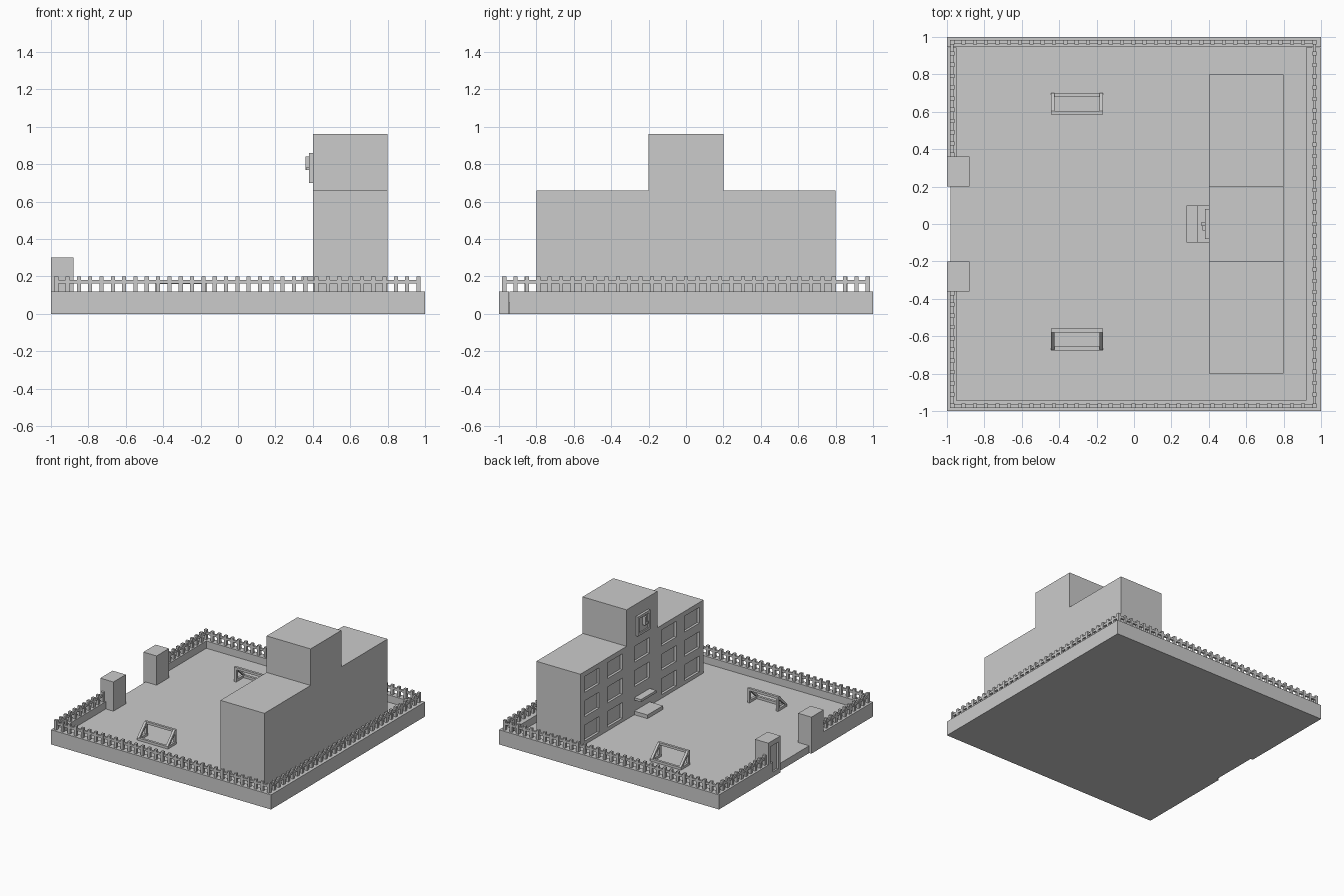
import bpy, bmesh
from mathutils import Matrix, Vector

cube = bpy.data.objects.get("Cube")
if cube:
    bpy.data.objects.remove(cube, do_unlink=True)

grey = bpy.data.materials.new("plain_grey")
grey.use_nodes = True
COLOUR = (0.6, 0.6, 0.6, 1)
grey.diffuse_color = COLOUR
grey.node_tree.nodes["Principled BSDF"].inputs["Base Color"].default_value = COLOUR

FLOOR, RIM = 0.06, 0.12


def add_box(bm, x, y, z):
    """Box from (min, max) pairs."""
    size = [b - a for a, b in (x, y, z)]
    mid = [(a + b) / 2 for a, b in (x, y, z)]
    bmesh.ops.create_cube(bm, size=1, matrix=Matrix.Translation(mid) @ Matrix.Diagonal((*size, 1)))


def add_prism(bm, profile, x0, x1):
    """Extrude a (y, z) profile along x."""
    face = bm.faces.new([bm.verts.new((x0, y, z)) for y, z in profile])
    ext = bmesh.ops.extrude_face_region(bm, geom=[face])
    moved = [v for v in ext["geom"] if isinstance(v, bmesh.types.BMVert)]
    bmesh.ops.translate(bm, verts=moved, vec=(x1 - x0, 0, 0))


def finish(bm, name):
    bmesh.ops.recalc_face_normals(bm, faces=bm.faces)
    mesh = bpy.data.meshes.new(name)
    bm.to_mesh(mesh)
    bm.free()
    mesh.materials.append(grey)
    obj = bpy.data.objects.new(name, mesh)
    bpy.context.collection.objects.link(obj)
    return obj


def boxes(name, *items):
    bm = bmesh.new()
    for item in items:
        add_box(bm, *item)
    return finish(bm, name)


def carve(obj, *items):
    """Cut recesses into a part."""
    cutter = boxes("cutter", *items)
    cutter.hide_render = True
    mod = obj.modifiers.new("recess", "BOOLEAN")
    mod.operation, mod.solver, mod.object = "DIFFERENCE", "EXACT", cutter
    bpy.context.view_layer.objects.active = obj
    bpy.ops.object.modifier_apply(modifier=mod.name)
    bpy.data.objects.remove(cutter, do_unlink=True)


# Yard floor and the raised rim around it
boxes("yard_floor", ((-0.98, 0.95), (-0.96, 0.96), (0, FLOOR)))
boxes("yard_rim",
      ((-1, 1), (-1, -0.945), (0, RIM)),
      ((-1, 1), (0.945, 1), (0, RIM)),
      ((0.92, 1), (-0.945, 0.945), (0, RIM)),
      ((-1, -0.95), (-0.945, -0.3), (0, RIM)),
      ((-1, -0.95), (0.3, 0.945), (0, RIM)))

# Gate pillars
boxes("right_gate_pillar", ((-1, -0.88), (-0.36, -0.2), (0, 0.3)))
pillar = boxes("left_gate_pillar", ((-1, -0.88), (0.2, 0.36), (0, 0.3)))
carve(pillar, ((-1.1, -0.985), (0.23, 0.33), (0.04, 0.26)))


# Picket fence runs
def fence(name, start, end):
    bm = bmesh.new()
    a, b = Vector(start), Vector(end)
    count = round((b - a).length / 0.06)
    for i in range(count + 1):
        p = a.lerp(b, i / count)
        add_box(bm, (p.x - 0.011, p.x + 0.011), (p.y - 0.011, p.y + 0.011), (RIM, 0.2))
    r = 0.008
    add_box(bm, (min(a.x, b.x) - r, max(a.x, b.x) + r),
            (min(a.y, b.y) - r, max(a.y, b.y) + r), (0.163, 0.181))
    finish(bm, name)


E = 0.972
fence("front_fence", (-E, -E), (0.965, -E))
fence("back_fence", (-E, E), (0.965, E))
fence("side_fence", (0.965, -E), (0.965, E))
fence("right_gate_fence", (-E, -E), (-E, -0.37))
fence("left_gate_fence", (-E, 0.37), (-E, E))

# Building with a taller middle and recessed windows
bm = bmesh.new()
add_prism(bm, [(-0.8, FLOOR), (0.8, FLOOR), (0.8, 0.66), (0.2, 0.66),
               (0.2, 0.96), (-0.2, 0.96), (-0.2, 0.66), (-0.8, 0.66)], 0.4, 0.8)
building = finish(bm, "building")
windows = []
for y in (-0.65, -0.35, 0, 0.35, 0.65):
    for z in (0.155, 0.355, 0.555):
        if y or z > 0.2:
            windows.append(((0.3, 0.42), (y - 0.095, y + 0.095), (z - 0.065, z + 0.065)))
carve(building, *windows)

# Entrance
boxes("entrance_step", ((0.28, 0.4), (-0.1, 0.1), (FLOOR, 0.09)))
boxes("entrance_canopy", ((0.34, 0.4), (-0.1, 0.1), (0.18, 0.2)))

# Wall clock: shallow framed plate and two hands
clock = boxes("clock_plate", ((0.38, 0.4), (-0.08, 0.08), (0.7, 0.86)))
carve(clock, ((0.3, 0.39), (-0.06, 0.06), (0.72, 0.84)))
boxes("clock_hands",
      ((0.36, 0.395), (-0.01, 0.01), (0.77, 0.84)),
      ((0.365, 0.395), (-0.035, 0.01), (0.768, 0.786)))


# Goals: upright frame, ground bars and sloping side braces
def goal(name, front, back):
    s = 1 if back > front else -1
    t = 0.02
    bm = bmesh.new()
    face, rear = sorted((front, front + s * t)), sorted((back, back - s * t))
    span = sorted((front, back))
    add_box(bm, (-0.445, -0.165), face, (0.16, 0.18))
    add_box(bm, (-0.445, -0.165), rear, (FLOOR, FLOOR + t))
    for x in (-0.445, -0.185):
        add_box(bm, (x, x + t), face, (FLOOR, 0.18))
        add_box(bm, (x, x + t), span, (FLOOR, FLOOR + t))
        add_prism(bm, [(front + s * t, 0.18), (back, FLOOR + t),
                       (back - s * t, FLOOR + t), (front + s * t, 0.15)], x, x + t)
    finish(bm, name)


goal("back_goal", 0.585, 0.70)
goal("front_goal", -0.56, -0.675)
